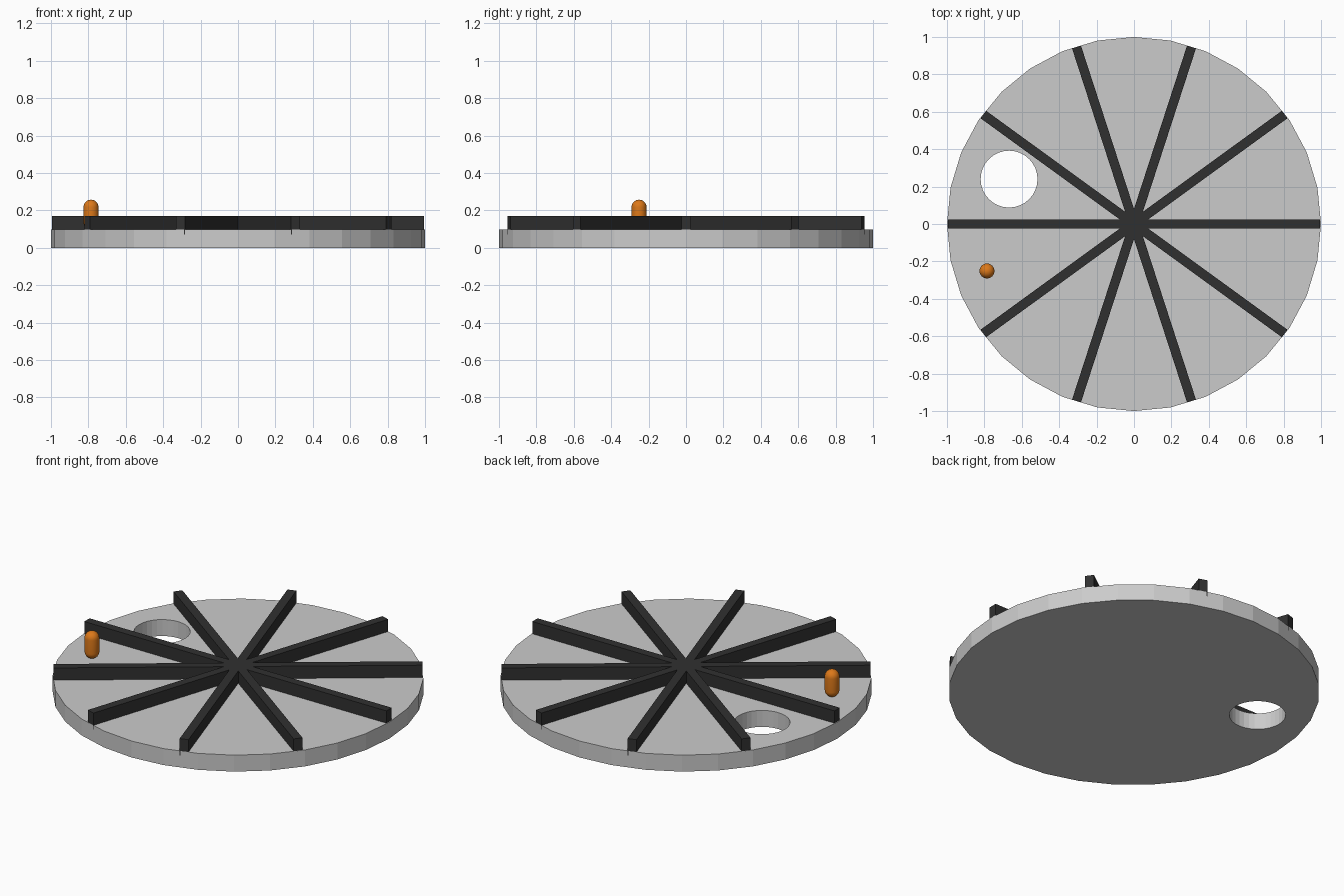
import bpy
import bmesh
from math import pi, sin, cos, radians

default_cube = bpy.data.objects.get("Cube")
if default_cube:
    bpy.data.objects.remove(default_cube, do_unlink=True)


def make_material(name, colour):
    mat = bpy.data.materials.new(name)
    mat.use_nodes = True
    mat.diffuse_color = (*colour, 1)
    for node in mat.node_tree.nodes:
        if node.type == 'BSDF_PRINCIPLED':
            node.inputs["Base Color"].default_value = (*colour, 1)
    return mat


grey = make_material("light grey", (0.6, 0.6, 0.6))
black = make_material("charcoal", (0.03, 0.03, 0.03))
orange = make_material("orange", (0.72, 0.19, 0.01))

DISC_TOP = 0.098


def finish(name, mat):
    obj = bpy.context.object
    obj.name = obj.data.name = name
    if mat:
        obj.data.materials.append(mat)
    return obj


# Base disc with a round hole through it
bpy.ops.mesh.primitive_cylinder_add(vertices=32, radius=0.152, depth=0.4,
                                    location=(-0.668, 0.24, 0.05))
cutter = finish("hole_cutter", grey)
cutter.hide_render = True

bpy.ops.mesh.primitive_cylinder_add(vertices=32, radius=1, depth=DISC_TOP,
                                    location=(0, 0, DISC_TOP / 2))
disc = finish("base_disc", grey)
hole = disc.modifiers.new("hole", 'BOOLEAN')
hole.operation = 'DIFFERENCE'
hole.solver = 'EXACT'
hole.object = cutter
bpy.ops.object.modifier_apply(modifier=hole.name)
bpy.data.objects.remove(cutter, do_unlink=True)

# Five full-width bars crossing at the centre, sunk slightly into the disc
for i in range(5):
    bpy.ops.mesh.primitive_cube_add(size=1, location=(0, 0, 0.121),
                                    rotation=(0, 0, radians(36 * i)))
    bar = finish(f"divider_bar_{i + 1}", black)
    bar.scale = (1.99, 0.05, 0.1)

# Round-ended peg standing on the disc
RADIUS, HALF, STEPS = 0.04, 0.04, 8
bm = bmesh.new()
profile = []
for side in (1, -1):
    arc = [(RADIUS * sin(a), side * (HALF + RADIUS * cos(a)))
           for a in (pi / 2 * k / STEPS for k in range(STEPS + 1))]
    profile += arc if side == 1 else arc[::-1]
verts = [bm.verts.new((r, 0, z)) for r, z in profile]
edges = [bm.edges.new(pair) for pair in zip(verts, verts[1:])]
bmesh.ops.spin(bm, geom=verts + edges, cent=(0, 0, 0), axis=(0, 0, 1),
               angle=2 * pi, steps=24)
bmesh.ops.remove_doubles(bm, verts=bm.verts, dist=0.0001)
bmesh.ops.recalc_face_normals(bm, faces=bm.faces)
mesh = bpy.data.meshes.new("peg")
bm.to_mesh(mesh)
bm.free()
peg = bpy.data.objects.new("peg", mesh)
bpy.context.collection.objects.link(peg)
peg.location = (-0.786, -0.251, 0.177)
mesh.materials.append(orange)
bpy.ops.object.select_all(action='DESELECT')
peg.select_set(True)
bpy.context.view_layer.objects.active = peg
bpy.ops.object.shade_smooth_by_angle(angle=radians(40))
